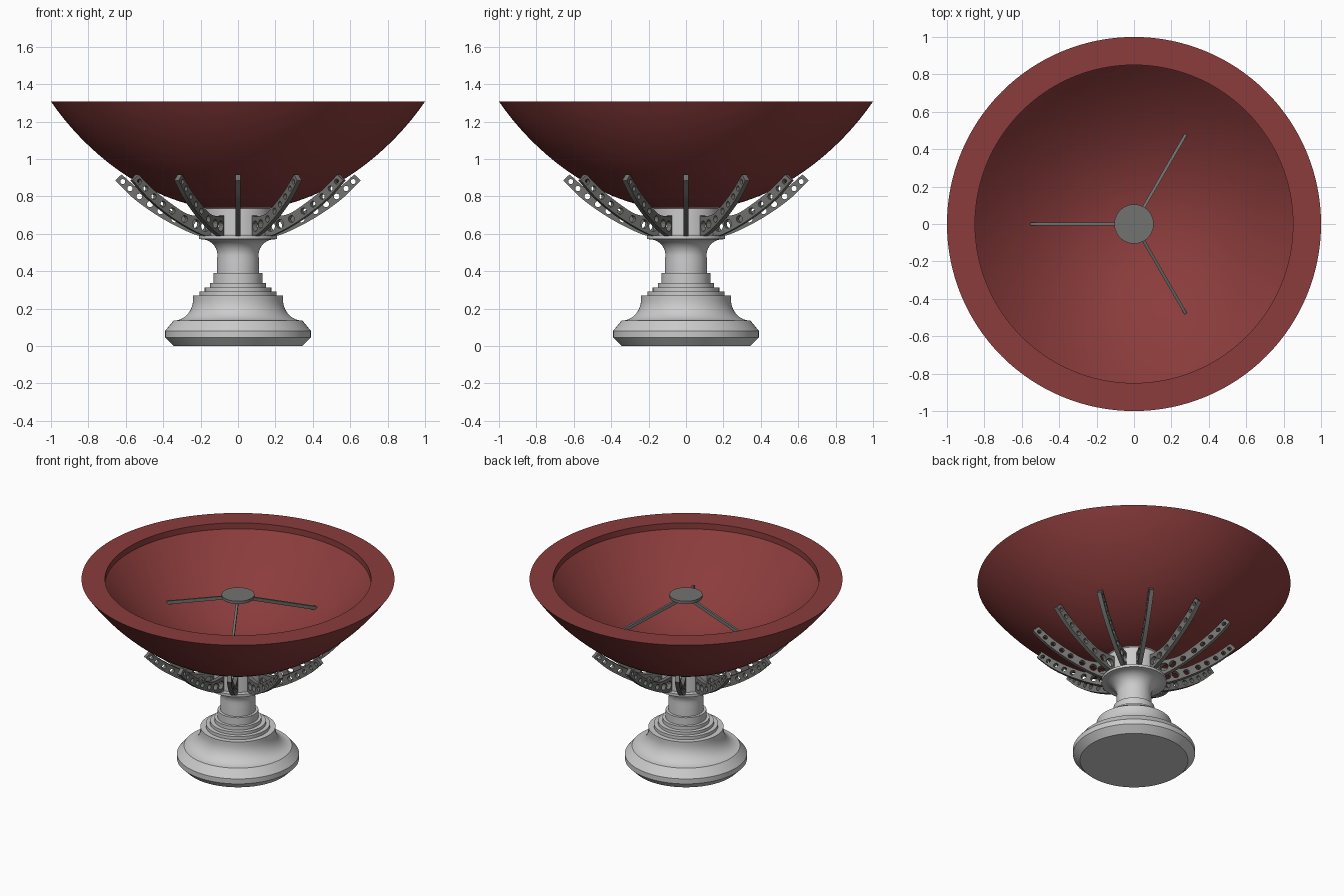
import bpy, bmesh
from math import pi, sin, cos, sqrt, radians
from mathutils import Matrix, Vector

if "Cube" in bpy.data.objects:
    bpy.data.objects.remove(bpy.data.objects["Cube"])


def material(name, rgb):
    m = bpy.data.materials.new(name)
    m.diffuse_color = (*rgb, 1)
    m.use_nodes = True
    m.node_tree.nodes["Principled BSDF"].inputs["Base Color"].default_value = m.diffuse_color
    return m


RED = material("dish_red", (0.26, 0.045, 0.045))
DARK = material("strut_grey", (0.17, 0.17, 0.165))


def add(name, mesh, mat=None, smooth=False):
    ob = bpy.data.objects.new(name, mesh)
    bpy.context.collection.objects.link(ob)
    if mat:
        mesh.materials.clear()
        mesh.materials.append(mat)
    if smooth:
        bpy.ops.object.select_all(action='DESELECT')
        ob.select_set(True)
        bpy.context.view_layer.objects.active = ob
        bpy.ops.object.shade_smooth_by_angle(angle=radians(25))
    return ob


def lathe(name, profile, mat=None, n=96):
    # revolve an (r, z) profile about the z axis
    bm = bmesh.new()
    vs = [bm.verts.new((r, 0, z)) for r, z in profile]
    es = [bm.edges.new(p) for p in zip(vs, vs[1:])]
    bmesh.ops.spin(bm, geom=vs + es, cent=(0, 0, 0), axis=(0, 0, 1),
                   angle=2 * pi, steps=n, use_merge=True)
    bmesh.ops.remove_doubles(bm, verts=bm.verts, dist=1e-5)
    bmesh.ops.recalc_face_normals(bm, faces=bm.faces)
    me = bpy.data.meshes.new(name)
    bm.to_mesh(me)
    bm.free()
    return add(name, me, mat, True)


def cove(cx, cz, rx, rz, a0, a1, n=10):
    # elliptical arc for the concave mouldings
    return [(cx + rx * cos(radians(a0 + (a1 - a0) * i / n)),
             cz + rz * sin(radians(a0 + (a1 - a0) * i / n))) for i in range(n + 1)]


# turned pedestal: foot, coves, steps, neck and hub
lathe("pedestal", [(0, 0), (0.345, 0), (0.39, 0.045), (0.39, 0.08), (0.345, 0.135)]
      + cove(0.345, 0.25, 0.105, 0.115, 270, 180)
      + [(0.24, 0.27), (0.205, 0.27), (0.205, 0.292), (0.178, 0.292), (0.178, 0.312),
         (0.15, 0.312), (0.15, 0.337), (0.13, 0.337), (0.13, 0.39), (0.112, 0.39),
         (0.112, 0.46)]
      + cove(0.195, 0.485, 0.085, 0.085, 180, 90)
      + [(0.208, 0.572), (0.208, 0.59), (0.175, 0.59), (0.175, 0.735),
         (0.182, 0.74), (0.182, 0.757), (0, 0.757)])


# dish: outer shell, flat rim, short inner lip and bowl
def outer(r):
    return 0.5 * (0.718 + 0.587 * r * r) + 0.5 * (0.727 + 1.15 - sqrt(1.15 ** 2 - r * r))


N = 28
out = [(i / N, outer(i / N)) for i in range(N)] + [(1, 1.307)]
bowl = [(0.85 * i / N, 0.805 + 0.637 * (0.85 * i / N) ** 2) for i in range(N, -1, -1)]
lathe("dish", out + [(0.85, 1.307)] + bowl, RED, 128)


# smooth curve through a few points (Catmull-Rom)
def spline(pts, n=6):
    p = [Vector(q) for q in pts]
    p = [2 * p[0] - p[1]] + p + [2 * p[-1] - p[-2]]
    res = []
    for a, b, c, d in zip(p, p[1:], p[2:], p[3:]):
        for k in range(n):
            t = k / n
            res.append(0.5 * (2 * b + (c - a) * t + (2 * a - 5 * b + 4 * c - d) * t * t
                              + (3 * b - a - 3 * c + d) * t ** 3))
    return res + [p[-2]]


# perforated rib plate: a filled 2D curve with round holes
low = spline([(0.165, 0.587), (0.22, 0.592), (0.32, 0.635), (0.44, 0.703),
              (0.56, 0.79), (0.657, 0.885)])
top = spline([(0.165, 0.698), (0.22, 0.693), (0.32, 0.706), (0.425, 0.764),
              (0.53, 0.836), (0.622, 0.917)])
cu = bpy.data.curves.new("rib_shape", 'CURVE')
cu.dimensions = '2D'
cu.fill_mode = 'BOTH'
cu.extrude = 0.014


def loop(pts):
    s = cu.splines.new('POLY')
    s.points.add(len(pts) - 1)
    for q, (x, y) in zip(s.points, pts):
        q.co = (x, y, 0, 1)
    s.use_cyclic_u = True


loop([tuple(v) for v in low + top[::-1]])
for i in (5, 9, 13, 17, 20, 23, 26, 28.5):
    k, f = int(i), i - int(i)
    a, b = low[k].lerp(low[k + 1], f), top[k].lerp(top[k + 1], f)
    c, rad = (a + b) / 2, (a - b).length * 0.27
    loop([(c.x + rad * cos(2 * pi * j / 16), c.y + rad * sin(2 * pi * j / 16))
          for j in range(16)])
tmp = bpy.data.objects.new("rib_shape", cu)
bpy.context.collection.objects.link(tmp)
bpy.context.view_layer.update()
rib = bpy.data.meshes.new_from_object(
    tmp.evaluated_get(bpy.context.evaluated_depsgraph_get()))
bpy.data.objects.remove(tmp)
for p in rib.polygons:
    p.use_smooth = False
for i in range(12):
    ob = add(f"support_rib_{i + 1}", rib, DARK)
    ob.matrix_world = Matrix.Rotation(i * pi / 6, 4, 'Z') @ Matrix.Rotation(pi / 2, 4, 'X')

# receiver plate above the bowl
lathe("receiver_plate", [(0, 1.18), (0.105, 1.18), (0.105, 1.2), (0, 1.2)], DARK, 64)

# three sloping struts holding the plate
a, b = Vector((0.04, 0, 1.172)), Vector((0.55, 0, 0.995))
d = b - a
for i in range(3):
    bm = bmesh.new()
    bmesh.ops.create_cube(bm, size=1, matrix=Matrix.Translation((a + b) / 2)
                          @ d.to_track_quat('X', 'Z').to_matrix().to_4x4()
                          @ Matrix.Diagonal((d.length, 0.016, 0.022, 1)))
    me = bpy.data.meshes.new("strut")
    bm.to_mesh(me)
    bm.free()
    ob = add(f"receiver_strut_{i + 1}", me, DARK)
    ob.rotation_euler.z = radians(60 + 120 * i)
